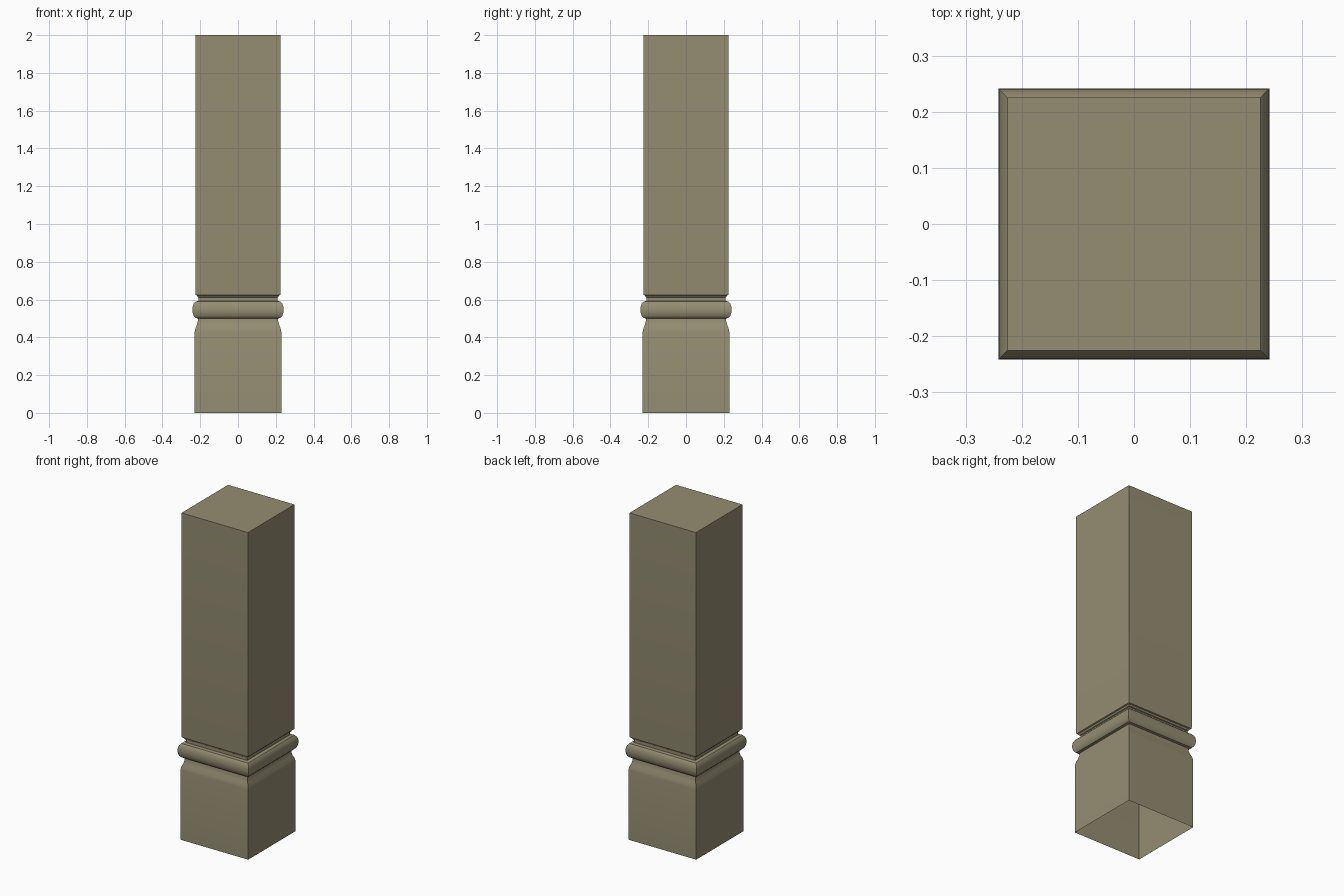
import bpy, bmesh, math

if "Cube" in bpy.data.objects:
    bpy.data.objects.remove(bpy.data.objects["Cube"])

# Half-width / height profile of the square post
profile = [(0.23, 0.0), (0.23, 0.425), (0.226, 0.445), (0.218, 0.465), (0.213, 0.483), (0.212, 0.5)]
# rounded moulding
for i in range(9):
    a = math.pi * i / 8
    profile.append((0.214 + 0.0275 * math.sin(a) ** 0.9 if 0 < i < 8 else 0.214,
                    0.546 - 0.046 * math.cos(a)))
# neck, small flare and shaft
profile += [(0.208, 0.593), (0.208, 0.61), (0.213, 0.613), (0.217, 0.622),
            (0.224, 0.625), (0.225, 0.632), (0.225, 2.0)]

bm = bmesh.new()
rings = [[bm.verts.new((sx * w, sy * w, z)) for sx, sy in ((-1, -1), (1, -1), (1, 1), (-1, 1))]
         for w, z in profile]
for low, high in zip(rings, rings[1:]):
    for i in range(4):
        j = (i + 1) % 4
        bm.faces.new((low[i], low[j], high[j], high[i]))
bm.faces.new(rings[-1])  # closed top, open bottom

mesh = bpy.data.meshes.new("square_post")
bm.to_mesh(mesh)
bm.free()
post = bpy.data.objects.new("square_post", mesh)
bpy.context.collection.objects.link(post)

stone = bpy.data.materials.new("khaki_stone")
stone.diffuse_color = (0.30, 0.27, 0.17, 1)
stone.use_nodes = True
stone.node_tree.nodes["Principled BSDF"].inputs["Base Color"].default_value = stone.diffuse_color
mesh.materials.append(stone)

bpy.context.view_layer.objects.active = post
post.select_set(True)
bpy.ops.object.shade_smooth_by_angle(angle=math.radians(32))
